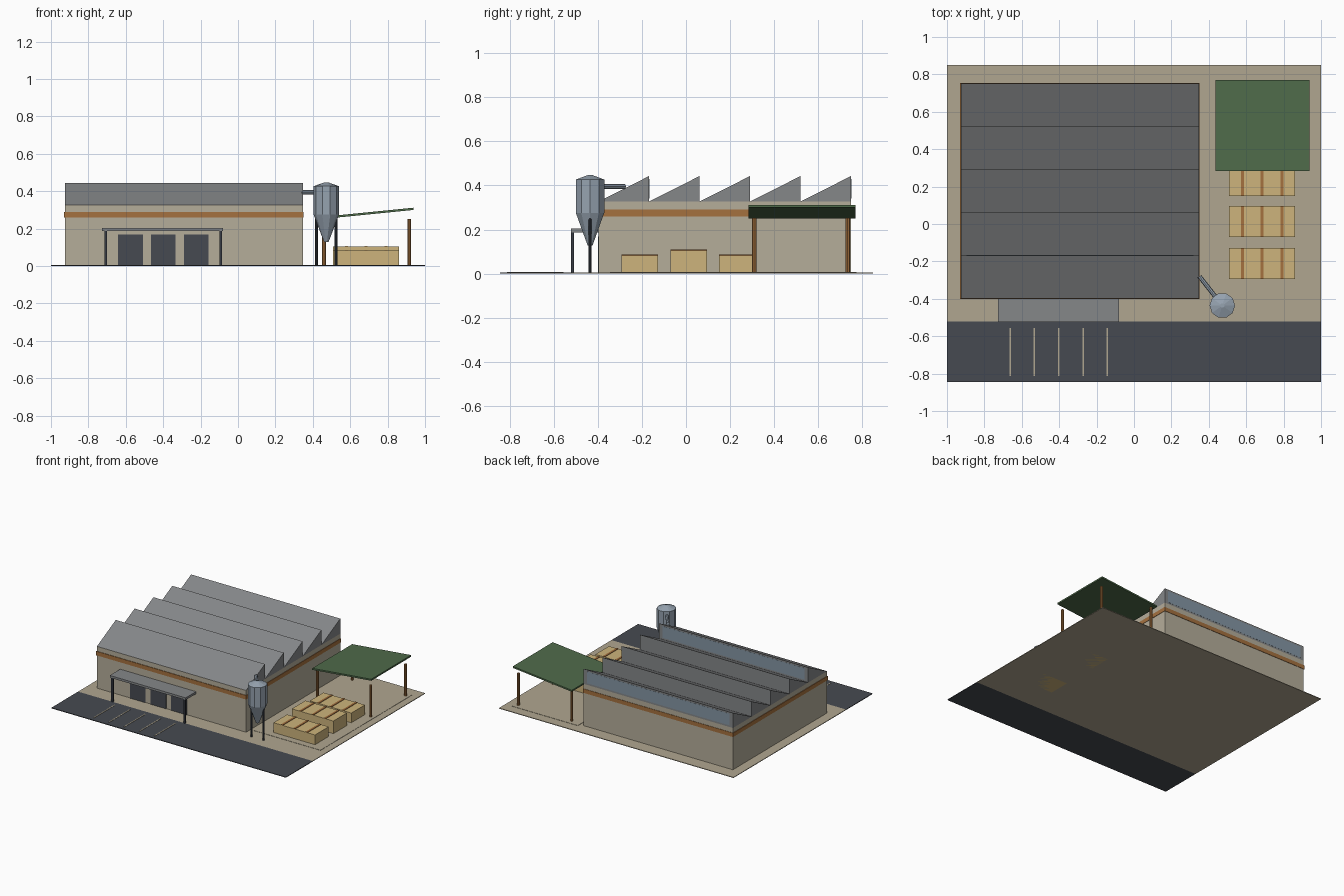
import bpy, bmesh, math
from mathutils import Vector

if "Cube" in bpy.data.objects:
    bpy.data.objects.remove(bpy.data.objects["Cube"])


def mat(name, hexcol):
    m = bpy.data.materials.new(name)
    lin = []
    for i in (0, 2, 4):
        c = int(hexcol[i:i + 2], 16) / 255
        lin.append(c / 12.92 if c <= 0.04045 else ((c + 0.055) / 1.055) ** 2.4)
    m.diffuse_color = (*lin, 1)
    m.use_nodes = True
    m.node_tree.nodes["Principled BSDF"].inputs["Base Color"].default_value = m.diffuse_color
    return m


WALL = mat("wall_render", "b5ad9a")
GROUND = mat("concrete", "b0a690")
ASPHALT = mat("asphalt", "464a51")
ROOF = mat("roof_grey", "858789")
GLASS = mat("skylight_glass", "8496a4")
METAL = mat("duct_metal", "96a3b0")
BROWN = mat("brown_timber", "a5713f")
WOOD = mat("sawn_wood", "cdb47c")
GREEN = mat("canopy_green", "4f6b4a")
STEEL = mat("dark_steel", "363b44")


def finish(name, bm, material):
    bmesh.ops.recalc_face_normals(bm, faces=bm.faces)
    me = bpy.data.meshes.new(name)
    bm.to_mesh(me)
    bm.free()
    me.materials.append(material)
    ob = bpy.data.objects.new(name, me)
    bpy.context.collection.objects.link(ob)
    return ob


def box(name, x, y, z, material):
    """Box from (min, max) pairs."""
    bm = bmesh.new()
    bmesh.ops.create_cube(bm, size=1)
    for v in bm.verts:
        v.co = [r[0] if c < 0 else r[1] for r, c in zip((x, y, z), v.co)]
    return finish(name, bm, material)


def prism(name, profile, axis, lo, hi, material):
    """Extrude a 2D profile along x (profile in y,z) or y (profile in x,z)."""
    bm = bmesh.new()
    def put(a, b, t):
        return (t, a, b) if axis == 'x' else (a, t, b)
    f = bm.faces.new([bm.verts.new(put(a, b, lo)) for a, b in profile])
    r = bmesh.ops.extrude_face_region(bm, geom=[f])
    vs = [e for e in r['geom'] if isinstance(e, bmesh.types.BMVert)]
    bmesh.ops.translate(bm, verts=vs, vec=put(0, 0, hi - lo))
    return finish(name, bm, material)


def rod(name, a, b, r, material, sides=8):
    a, b = Vector(a), Vector(b)
    bm = bmesh.new()
    bmesh.ops.create_cone(bm, cap_ends=True, segments=sides, radius1=r, radius2=r, depth=(b - a).length)
    ob = finish(name, bm, material)
    ob.rotation_mode = 'QUATERNION'
    ob.rotation_quaternion = (b - a).to_track_quat('Z', 'Y')
    ob.location = (a + b) / 2
    return ob


def lathe(name, profile, centre, sides, material):
    """Faceted body from (radius, z) rings, capped at both ends."""
    bm = bmesh.new()
    rings = []
    for r, z in profile:
        rings.append([bm.verts.new((centre[0] + r * math.cos(2 * math.pi * i / sides),
                                    centre[1] + r * math.sin(2 * math.pi * i / sides), z))
                      for i in range(sides)])
    for lo, hi in zip(rings, rings[1:]):
        for i in range(sides):
            j = (i + 1) % sides
            bm.faces.new((lo[i], lo[j], hi[j], hi[i]))
    bm.faces.new(rings[0])
    bm.faces.new(rings[-1])
    return finish(name, bm, material)


# Site: concrete apron, road, storage yard pad, parking lines
box("concrete_apron", (-1, 1), (-0.52, 0.85), (0, 0.005), GROUND)
box("road", (-1, 1), (-0.845, -0.52), (0, 0.005), ASPHALT)
box("yard_pad", (0.38, 0.945), (-0.345, 0.775), (0.001, 0.007), GROUND)
for i in range(5):
    x = -0.662 + 0.13 * i
    box(f"parking_line_{i + 1}", (x - 0.004, x + 0.004), (-0.813, -0.556), (0.004, 0.007), GROUND)

# Factory hall with a timber band
X0, X1, Y0, Y1 = -0.925, 0.347, -0.397, 0.75
box("hall_walls", (X0, X1), (Y0, Y1), (0.002, 0.327), WALL)
box("timber_band", (X0 - 0.004, X1 + 0.003), (Y0 - 0.004, Y1 + 0.003), (0.259, 0.29), BROWN)

# Saw-tooth roof: slopes rise to the back, glazing on the upright faces
step = (Y1 - Y0) / 5
for i in range(5):
    y = Y0 + step * i
    prism(f"roof_tooth_{i + 1}", [(y, 0.327), (y + step, 0.327), (y + step, 0.443)], 'x', X0, X1, ROOF)
    if i in (0, 4):
        box(f"skylight_{i + 1}", (X0 + 0.03, X1 - 0.03), (y + step - 0.002, y + step + 0.001),
            (0.34, 0.43), GLASS)

# Loading doors under a front canopy
for i in range(3):
    x = -0.575 + 0.176 * i
    box(f"loading_door_{i + 1}", (x - 0.066, x + 0.066), (Y0 - 0.004, Y0 + 0.002), (0.004, 0.168), ASPHALT)
box("entrance_canopy", (-0.727, -0.08), (-0.523, Y0), (0.187, 0.204), ROOF)
for i, x in enumerate((-0.708, -0.092)):
    box(f"entrance_post_{i + 1}", (x - 0.007, x + 0.007), (-0.523, -0.509), (0.003, 0.19), STEEL)

# Dust collector with legs and a duct to the hall
C = (0.472, -0.436)
lathe("dust_collector", [(0.012, 0.128), (0.068, 0.276), (0.068, 0.427), (0.012, 0.447)], C, 10, METAL)
for i, s in enumerate((-1, 1)):
    rod(f"collector_leg_{i + 1}", (C[0] + 0.052 * s, C[1], 0.003), (C[0] + 0.052 * s, C[1], 0.285), 0.007, STEEL)
rod("dust_duct", (0.35, -0.28, 0.395), (*C, 0.395), 0.012, METAL)

# Stacks of sawn timber with cross battens
for i, (y, h) in enumerate(((-0.21, 0.082), (0.013, 0.104), (0.232, 0.082))):
    box(f"timber_stack_{i + 1}", (0.508, 0.862), (y - 0.083, y + 0.083), (0, h), WOOD)
    for j, x in enumerate((0.58, 0.685, 0.79)):
        box(f"batten_{i + 1}_{j + 1}", (x - 0.008, x + 0.008), (y - 0.083, y + 0.083), (h - 0.002, h + 0.004), BROWN)

# Open shelter: sloping green roof on four posts
prism("shelter_roof", [(0.435, 0.25), (0.938, 0.3), (0.938, 0.312), (0.435, 0.262)], 'y', 0.283, 0.77, GREEN)
for x in (0.46, 0.915):
    for y in (0.31, 0.735):
        rod(f"shelter_post_{'low' if x < 0.5 else 'high'}_{'front' if y < 0.5 else 'back'}",
            (x, y, 0.003), (x, y, 0.252), 0.01, BROWN)
